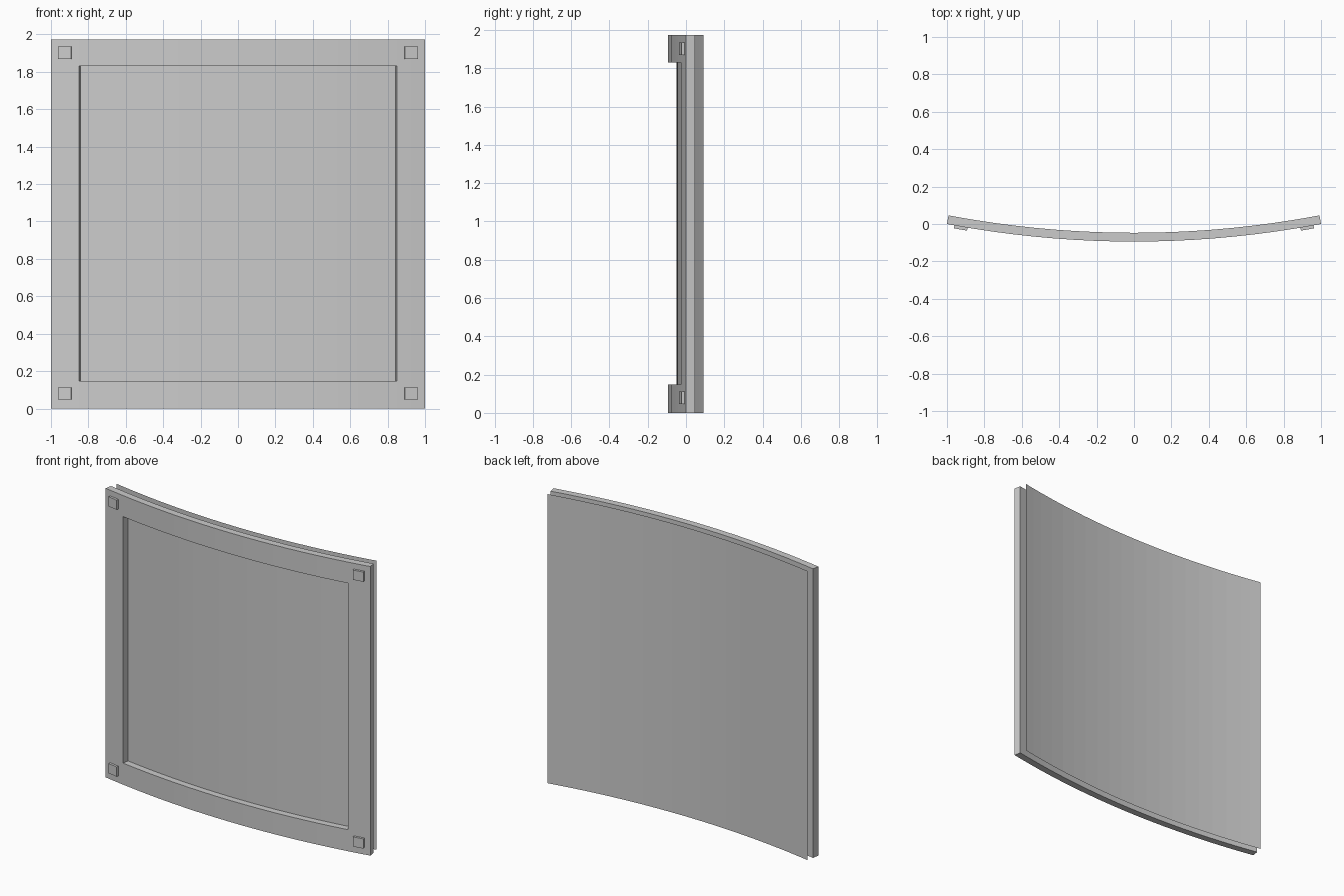
import bpy
import bmesh
import math

if "Cube" in bpy.data.objects:
    bpy.data.objects.remove(bpy.data.objects["Cube"])

H = 1.974              # height
SAG = 0.094            # bow of the front face
T = 0.047              # frame thickness, also the gap behind it
R = (1 + SAG ** 2) / (2 * SAG)
A_END = math.asin(1 / R)
A_OPEN = math.asin(0.85 / R)
Z_OPEN = (0.147, 1.83)


def spread(a, b, n):
    return [a + (b - a) * i / n for i in range(n + 1)]


def curved_sheet(name, angles, heights, depth, skip=None, thickness=0, grow=1):
    """Bowed grid lying 'depth' behind the front face; solidify goes backwards."""
    r = R - depth
    bm = bmesh.new()
    grid = [[bm.verts.new((r * math.sin(a), R - SAG - r * math.cos(a), z))
             for z in heights] for a in angles]
    for i in range(len(angles) - 1):
        for j in range(len(heights) - 1):
            if skip and skip((angles[i] + angles[i + 1]) / 2, j):
                continue
            bm.faces.new((grid[i][j], grid[i + 1][j],
                          grid[i + 1][j + 1], grid[i][j + 1]))
    mesh = bpy.data.meshes.new(name)
    bm.to_mesh(mesh)
    bm.free()
    ob = bpy.data.objects.new(name, mesh)
    bpy.context.collection.objects.link(ob)
    if thickness:
        mod = ob.modifiers.new("thickness", 'SOLIDIFY')
        mod.thickness = thickness
        mod.offset = -1
        mod.use_even_offset = True
    return ob


inner = spread(-A_OPEN, A_OPEN, 16)
full = spread(-A_END, -A_OPEN, 2)[:-1] + inner + spread(A_OPEN, A_END, 2)[1:]

# Bowed frame with a rectangular opening
curved_sheet("frame", full, [0, *Z_OPEN, H], 0,
             skip=lambda a, j: j == 1 and abs(a) < A_OPEN, thickness=T)

# Recessed panel filling the opening at the back of the frame
curved_sheet("recessed_panel", inner, Z_OPEN, T - 0.002)

# Separate thin sheet standing behind the frame
curved_sheet("back_sheet", full, [0, H], 2 * T)

# Square studs on the four corners
a0, a1 = math.asin(0.89 / R), math.asin(0.96 / R)
for side, (s0, s1) in (("left", (-a1, -a0)), ("right", (a0, a1))):
    for level, z in (("bottom", 0.08), ("top", 1.902)):
        curved_sheet(f"{side}_{level}_stud", [s0, s1], [z - 0.033, z + 0.033],
                     -0.016, thickness=0.017)
